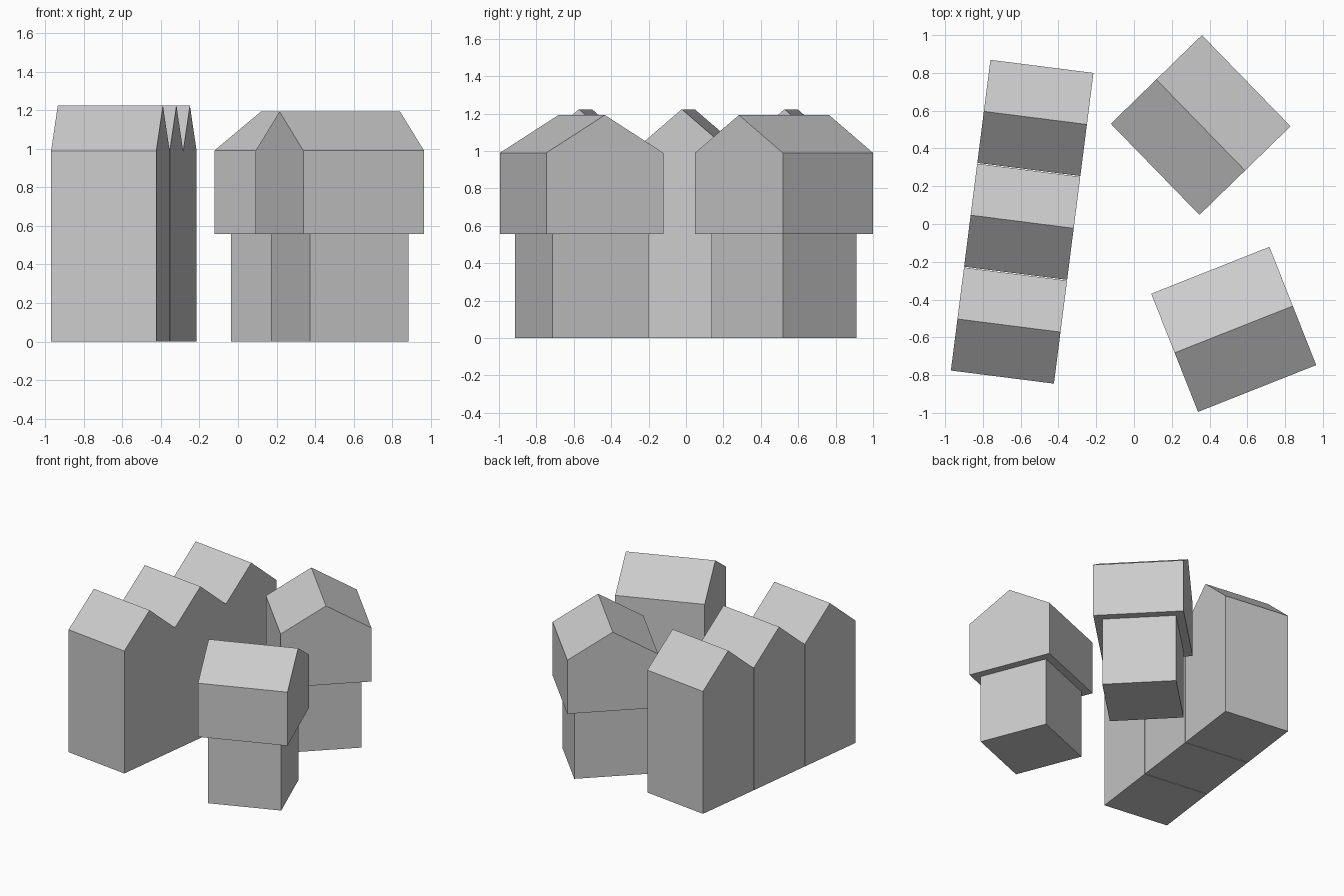
import bpy
from math import radians, sin, cos

if "Cube" in bpy.data.objects:
    bpy.data.objects.remove(bpy.data.objects["Cube"])


def prism(name, profile, length, centre, angle):
    """Extrude a (y, z) profile along its local x axis, then turn and place it."""
    n = len(profile)
    verts = [(x, y, z) for x in (-length / 2, length / 2) for y, z in profile]
    faces = [tuple(reversed(range(n))), tuple(range(n, 2 * n))]
    faces += [(i, (i + 1) % n, n + (i + 1) % n, n + i) for i in range(n)]
    mesh = bpy.data.meshes.new(name)
    mesh.from_pydata(verts, [], faces)
    obj = bpy.data.objects.new(name, mesh)
    obj.location = (centre[0], centre[1], 0)
    obj.rotation_euler.z = radians(angle)
    bpy.context.collection.objects.link(obj)
    return obj


def gable(width, bottom, eaves, ridge):
    w = width / 2
    return [(-w, bottom), (w, bottom), (w, eaves), (0, ridge), (-w, eaves)]


def block(width, bottom, top):
    w = width / 2
    return [(-w, bottom), (w, bottom), (w, top), (-w, top)]


# Row of three terraced houses, ridges running across the row
row_angle = -7.25
a = radians(row_angle)
for i in (-1, 0, 1):
    d = i * 0.554
    centre = (-0.592 - sin(a) * d, 0.012 + cos(a) * d)
    prism(f"terraced_house_{i + 2}", gable(0.55, 0, 0.988, 1.223), 0.55, centre, row_angle)

# Two detached houses with a wider upper storey over a narrower ground floor
for label, centre, angle in (("front", (0.528, -0.558), 21.6),
                             ("back", (0.353, 0.524), -45.8)):
    prism(f"{label}_house_ground_floor", block(0.55, 0, 0.557), 0.55, centre, angle)
    prism(f"{label}_house_upper_floor", gable(0.673, 0.557, 0.99, 1.192), 0.673, centre, angle)
